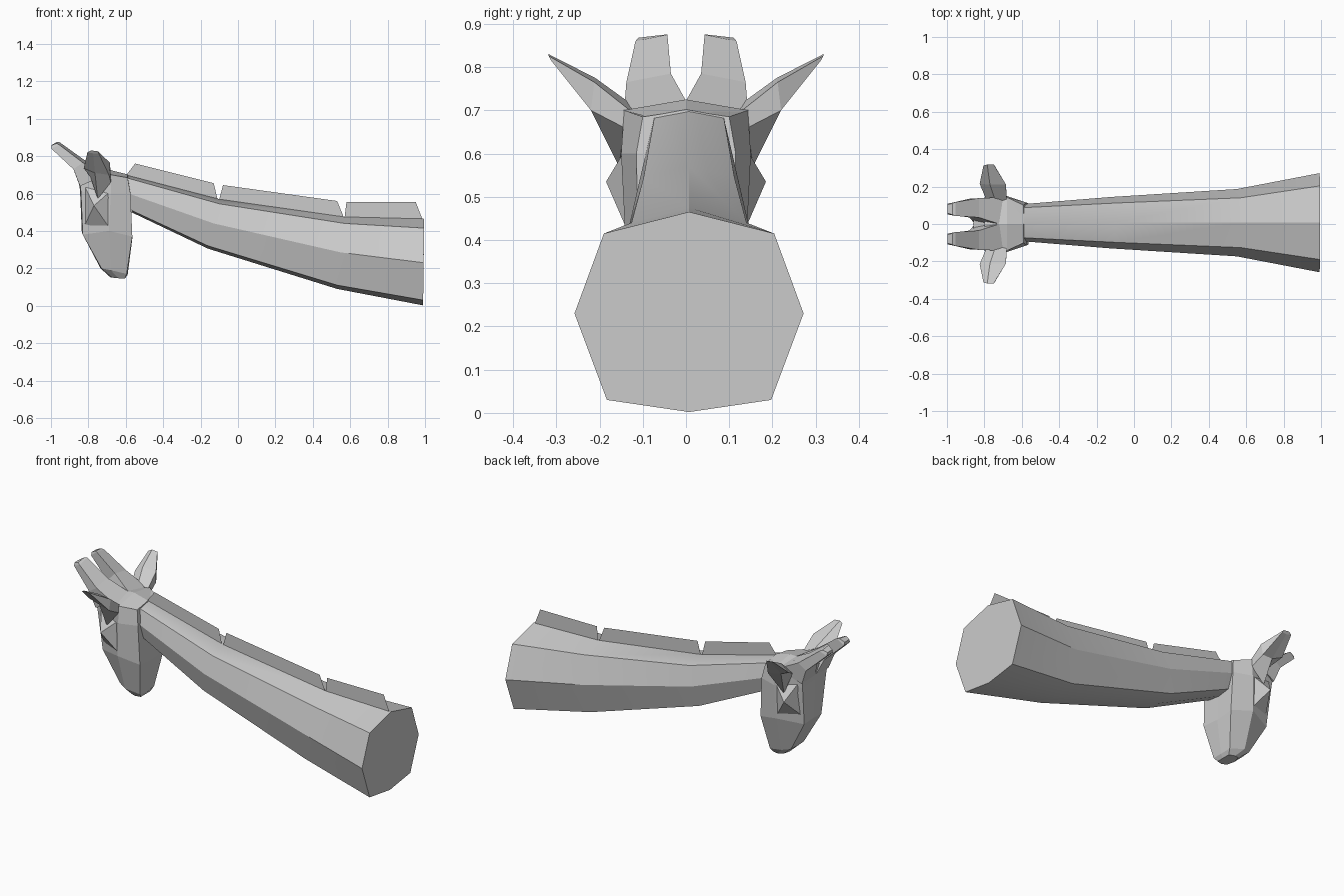
import bpy, bmesh, math
from mathutils import Vector


def make(name, bm, angle=25):
    bmesh.ops.recalc_face_normals(bm, faces=bm.faces[:])
    me = bpy.data.meshes.new(name)
    bm.to_mesh(me)
    bm.free()
    ob = bpy.data.objects.new(name, me)
    bpy.context.collection.objects.link(ob)
    if angle:
        bpy.ops.object.select_all(action='DESELECT')
        ob.select_set(True)
        bpy.context.view_layer.objects.active = ob
        bpy.ops.object.shade_smooth_by_angle(angle=math.radians(angle))
    return ob


def loft(name, rings, side=1, angle=0):
    # closed skin through rings of points, side=-1 mirrors in y
    bm = bmesh.new()
    rows = [[bm.verts.new((x, y * side, z)) for x, y, z in r] for r in rings]
    n = len(rows[0])
    for a, b in zip(rows, rows[1:]):
        for i in range(n):
            j = (i + 1) % n
            bm.faces.new((a[i], a[j], b[j], b[i]))
    bm.faces.new(rows[0])
    bm.faces.new(rows[-1])
    return make(name, bm, angle)


def full_ring(half, cy=0.0):
    # half ring from centre line to centre line, mirrored to a full ring
    return ([(x, cy + y, z) for x, y, z in half]
            + [(x, cy - y, z) for x, y, z in half[-2:0:-1]])


# neck: octagonal sections; x top, x bottom, z of five levels, half widths
neck = [
    (-0.60, -0.57, (.70, .685, .60, .51, .50), (.08, .10, .075)),
    (-0.10, -0.16, (.57, .545, .44, .32, .305), (.105, .137, .10)),
    (0.57, 0.53, (.475, .44, .285, .11, .09), (.133, .18, .13)),
    (0.995, 0.99, (.465, .415, .23, .03, .002), (.197, .265, .19)),
]
rings = []
for xt, xb, zs, (wu, wm, wl) in neck:
    ws = (0, wu, wm, wl, 0)
    xs = (xt, xt, (xt + xb) / 2, xb, xb)
    rings.append(full_ring(list(zip(xs, ws, zs)), 0.007))
loft("neck", rings, angle=25)

# mane: three thin upright sheets along the top of the neck
mane = [
    [(-.60, .695), (-.55, .76), (-.13, .655), (-.11, .572)],
    [(-.10, .57), (-.08, .645), (.53, .56), (.565, .475)],
    [(.57, .475), (.58, .555), (.95, .555), (.985, .465)],
]
for k, pts in enumerate(mane):
    bm = bmesh.new()
    bm.faces.new([bm.verts.new((x, 0.006, z)) for x, z in pts])
    make(f"mane_{k + 1}", bm, 0)

# head: front centre, front corner, side, back corner, back centre per level
head = [
    [(-.86, 0, .715), (-.85, .12, .70), (-.68, .143, .70), (-.59, .10, .685), (-.59, 0, .70)],
    [(-.845, 0, .62), (-.84, .11, .61), (-.68, .15, .60), (-.575, .115, .60), (-.575, 0, .60)],
    [(-.835, 0, .39), (-.83, .08, .38), (-.69, .14, .40), (-.565, .11, .37), (-.565, 0, .36)],
    [(-.735, 0, .20), (-.73, .06, .20), (-.68, .085, .19), (-.595, .065, .17), (-.59, 0, .165)],
    [(-.68, 0, .15), (-.67, .045, .15), (-.64, .055, .147), (-.605, .045, .145), (-.605, 0, .145)],
]
loft("head", [full_ring(h) for h in head])

# crown: low ridge plate joining the head to horns and neck
loft("crown", [
    [(-.80, -.13, .69), (-.80, 0, .72), (-.80, .13, .69)],
    [(-.68, -.145, .70), (-.68, 0, .725), (-.68, .145, .70)],
    [(-.59, -.09, .685), (-.59, 0, .702), (-.59, .09, .685)],
])

horn = [
    [(-.85, .0, .65), (-.845, .125, .64), (-.70, .143, .70), (-.72, .0, .722)],
    [(-.88, .035, .73), (-.88, .135, .73), (-.83, .138, .765), (-.83, .035, .785)],
    [(-.998, .052, .84), (-.998, .108, .84), (-.955, .117, .86), (-.955, .043, .875)],
    [(-.998, .058, .858), (-.998, .102, .858), (-.97, .11, .868), (-.97, .05, .875)],
]
ear = [
    [(-.79, .13, .69), (-.75, .155, .57), (-.68, .143, .66), (-.68, .13, .70), (-.74, .12, .71)],
    [(-.825, .215, .735), (-.765, .205, .71), (-.69, .22, .70), (-.685, .212, .765), (-.77, .21, .775)],
    [(-.805, .312, .82), (-.775, .308, .815), (-.745, .312, .815), (-.75, .318, .826), (-.785, .318, .83)],
]
brow = [(-.82, .11, .64), (-.685, .14, .61), (-.69, .135, .42), (-.82, .085, .43)]

for s, tag in ((1, "left"), (-1, "right")):
    loft("horn_" + tag, horn, s)
    loft("ear_" + tag, ear, s)
    # brow: faceted wedge over the eye
    bm = bmesh.new()
    base = [bm.verts.new((x, y * s, z)) for x, y, z in brow]
    tip = bm.verts.new((-.77, .185 * s, .535))
    for i in range(4):
        bm.faces.new((base[i], base[(i + 1) % 4], tip))
    bm.faces.new(base)
    make("brow_" + tag, bm, 0)
